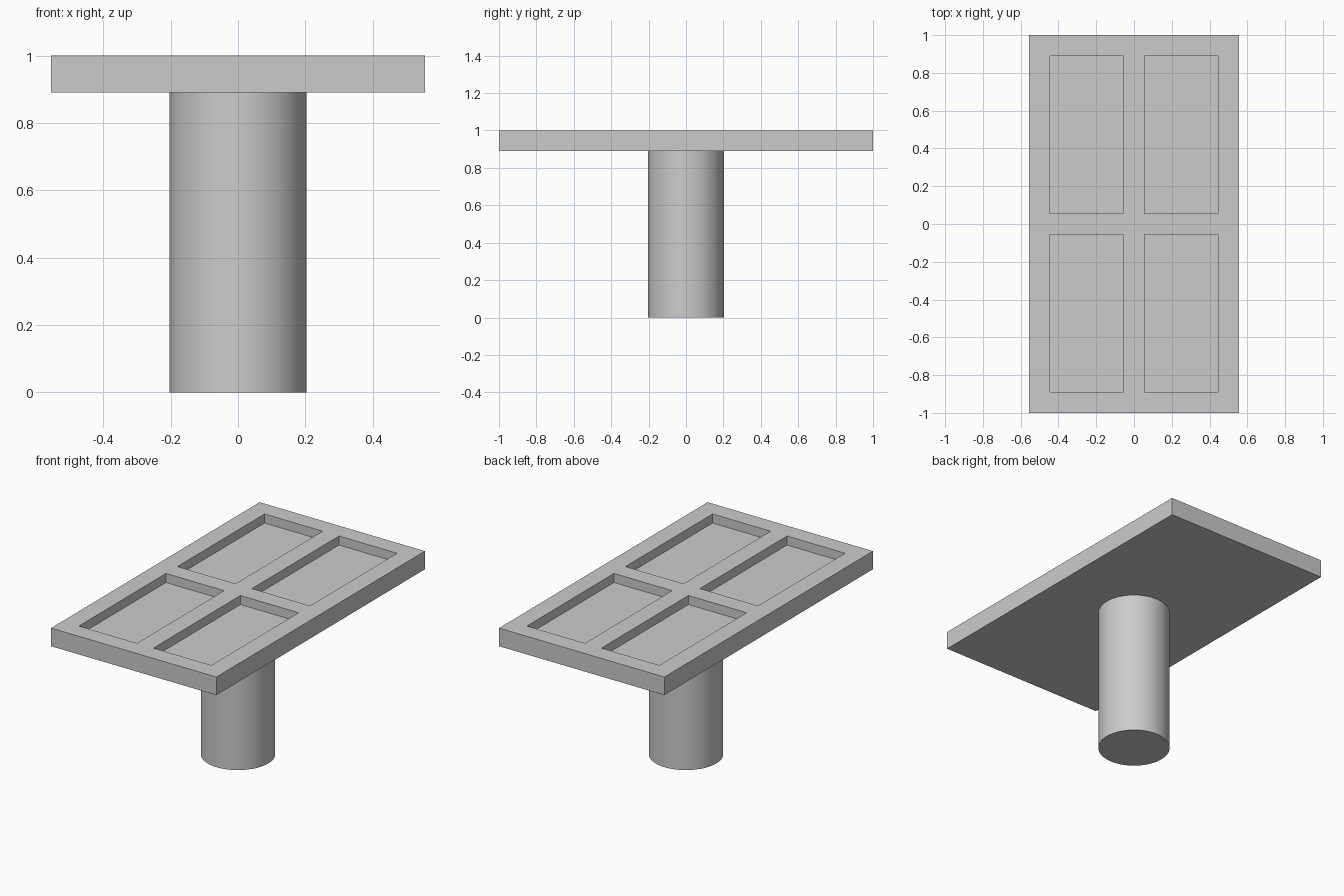
import bpy, bmesh
from math import radians

cube = bpy.data.objects.get("Cube")
if cube:
    bpy.data.objects.remove(cube, do_unlink=True)

HALF_X, HALF_Y = 0.555, 1.0
TOP, THICK, DEPTH = 1.0, 0.11, 0.055
BAR, RIM = 0.055, 0.11          # half width of the cross bars, width of the rim
RADIUS = 0.204

grey = bpy.data.materials.new("plain grey")
grey.use_nodes = True
colour = (0.6, 0.6, 0.6, 1)
grey.diffuse_color = colour
grey.node_tree.nodes["Principled BSDF"].inputs["Base Color"].default_value = colour


def add_object(name, bm):
    bmesh.ops.recalc_face_normals(bm, faces=bm.faces)
    mesh = bpy.data.meshes.new(name)
    bm.to_mesh(mesh)
    bm.free()
    mesh.materials.append(grey)
    obj = bpy.data.objects.new(name, mesh)
    bpy.context.collection.objects.link(obj)
    return obj


# Tabletop: a slab cut along the tray borders, then four trays sunk into it
bm = bmesh.new()
bmesh.ops.create_cube(bm, size=1)
for v in bm.verts:
    v.co = (v.co.x * 2 * HALF_X, v.co.y * 2 * HALF_Y, TOP + (v.co.z - 0.5) * THICK)
for axis, half in ((0, HALF_X), (1, HALF_Y)):
    normal = [0, 0, 0]
    normal[axis] = 1
    for cut in (RIM - half, -BAR, BAR, half - RIM):
        bmesh.ops.bisect_plane(bm, geom=bm.verts[:] + bm.edges[:] + bm.faces[:],
                               plane_co=[cut * n for n in normal], plane_no=normal)
bm.normal_update()


def is_tray(face):
    c = face.calc_center_median()
    return (face.normal.z > 0.5 and BAR < abs(c.x) < HALF_X - RIM
            and BAR < abs(c.y) < HALF_Y - RIM)


trays = [f for f in bm.faces if is_tray(f)]
sunk = bmesh.ops.extrude_discrete_faces(bm, faces=trays)["faces"]
for face in sunk:
    bmesh.ops.translate(bm, verts=face.verts[:], vec=(0, 0, -DEPTH))
add_object("tabletop", bm)

# Pedestal: one round column under the slab
bm = bmesh.new()
height = TOP - THICK
bmesh.ops.create_cone(bm, cap_ends=True, segments=64, radius1=RADIUS,
                      radius2=RADIUS, depth=height)
bmesh.ops.translate(bm, verts=bm.verts[:], vec=(0, 0, height / 2))
pedestal = add_object("pedestal", bm)
bpy.ops.object.select_all(action="DESELECT")
pedestal.select_set(True)
bpy.context.view_layer.objects.active = pedestal
bpy.ops.object.shade_smooth_by_angle(angle=radians(30))
